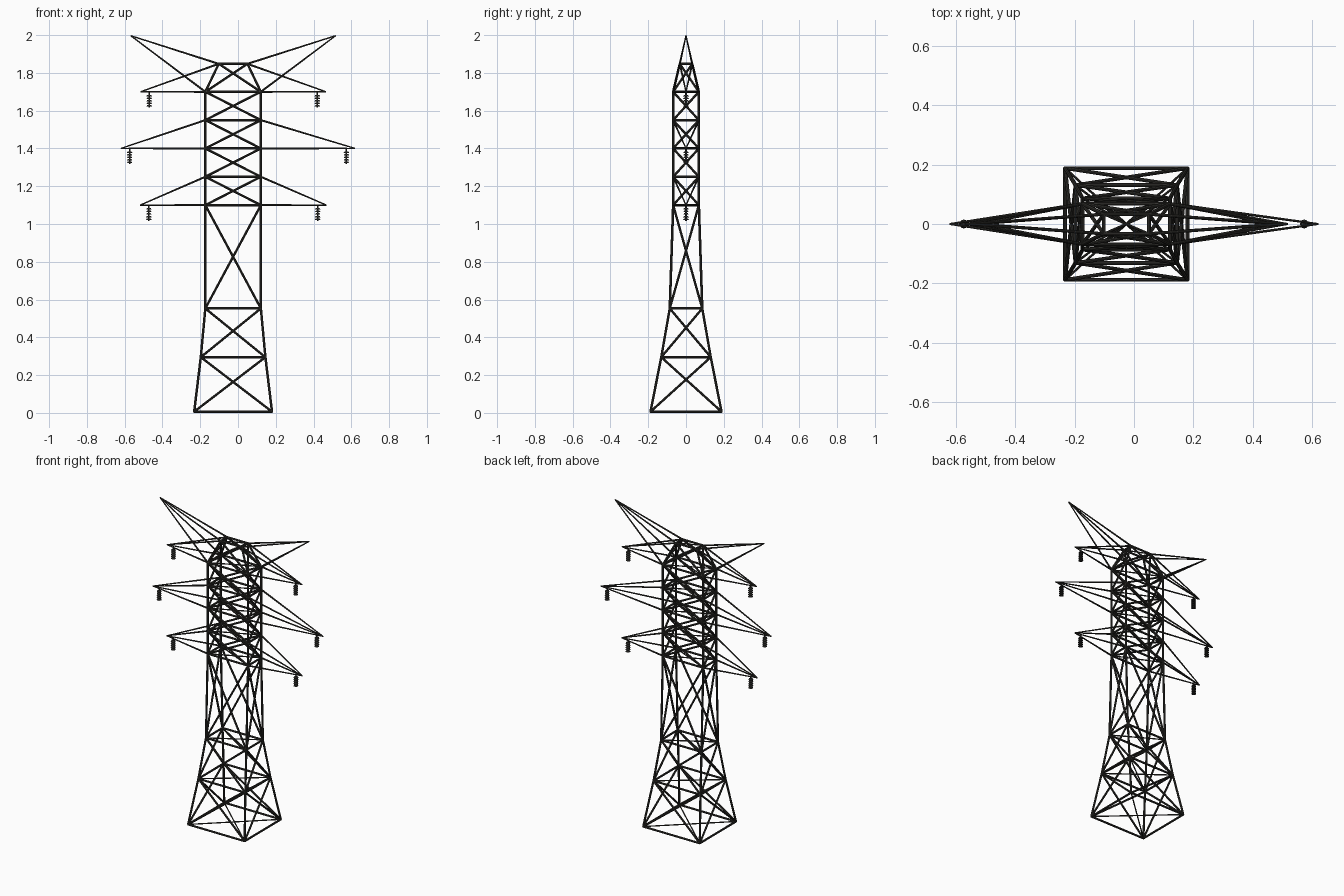
import bpy, bmesh, math
from mathutils import Vector, Matrix

if "Cube" in bpy.data.objects:
    bpy.data.objects.remove(bpy.data.objects["Cube"])

CX = -0.026  # tower body sits slightly left of the overall centre


def material(name, rgb):
    m = bpy.data.materials.new(name)
    m.diffuse_color = (*rgb, 1)
    m.use_nodes = True
    m.node_tree.nodes["Principled BSDF"].inputs["Base Color"].default_value = m.diffuse_color
    return m


STEEL = material("dark steel", (0.030, 0.029, 0.025))
CERAMIC = material("dark insulator", (0.022, 0.022, 0.020))


def beam(bm, a, b, w0, w1=None):
    """Slim bar of diameter w0 from a to b, optionally tapering to w1."""
    a, b = Vector(a), Vector(b)
    d = b - a
    rot = d.to_track_quat('Z', 'Y').to_matrix().to_4x4()
    bmesh.ops.create_cone(bm, cap_ends=True, segments=8, radius1=w0 / 2,
                          radius2=(w0 if w1 is None else w1) / 2,
                          depth=d.length,
                          matrix=Matrix.Translation((a + b) / 2) @ rot)


def finish(bm, name, mat):
    me = bpy.data.meshes.new(name)
    bm.to_mesh(me)
    bm.free()
    me.materials.append(mat)
    ob = bpy.data.objects.new(name, me)
    bpy.context.collection.objects.link(ob)
    return ob


# Tower levels: height, half width, half depth
LEVELS = [(0.0065, 0.206, 0.188), (0.295, 0.171, 0.131), (0.553, 0.147, 0.086),
          (1.10, 0.147, 0.068), (1.25, 0.147, 0.068), (1.40, 0.147, 0.068),
          (1.55, 0.147, 0.068), (1.70, 0.147, 0.068), (1.848, 0.076, 0.033)]


def corners(i):
    z, hx, hy = LEVELS[i]
    return [Vector((CX + sx * hx, sy * hy, z))
            for sx, sy in ((-1, -1), (1, -1), (1, 1), (-1, 1))]


# Corner legs, horizontal rings, face cross braces and flat inner braces
legs, rings, braces, inner = (bmesh.new() for _ in range(4))
for i in range(len(LEVELS)):
    c = corners(i)
    for k in range(4):
        beam(rings, c[k], c[(k + 1) % 4], 0.013)
    for k in range(2):
        beam(inner, c[k], c[k + 2], 0.008)
    if i + 1 < len(LEVELS):
        u = corners(i + 1)
        for k in range(4):
            n = (k + 1) % 4
            beam(legs, c[k], u[k], 0.0135)
            beam(braces, c[k], u[n], 0.0125)
            beam(braces, c[n], u[k], 0.0125)
finish(legs, "corner_legs", STEEL)
finish(rings, "horizontal_rings", STEEL)
finish(braces, "cross_braces", STEEL)
finish(inner, "inner_braces", STEEL)


def bracket(name, tip, lower, upper, side):
    """Four slightly tapering chords from two tower levels to one tip."""
    bm = bmesh.new()
    for lvl in (lower, upper):
        c = corners(lvl)
        for k in ((0, 3) if side < 0 else (1, 2)):
            beam(bm, c[k], tip, 0.011, 0.007)
    finish(bm, name, STEEL)


def insulator(name, x, z):
    """Hanging rod with a stack of five discs."""
    bm = bmesh.new()
    beam(bm, (x, 0, z), (x, 0, z - 0.083), 0.008)
    for k in range(5):
        bmesh.ops.create_cone(bm, cap_ends=True, segments=12, radius1=0.015,
                              radius2=0.010, depth=0.008,
                              matrix=Matrix.Translation((x, 0, z - 0.020 - k * 0.0135)))
    finish(bm, name, CERAMIC)


# Cross arms: tower level, left tip, right tip
for label, lvl, xl, xr in (("lower", 3, -0.518, 0.468), ("middle", 5, -0.62, 0.62),
                           ("upper", 7, -0.516, 0.466)):
    z = LEVELS[lvl][0]
    for word, side, x in (("left", -1, xl), ("right", 1, xr)):
        bracket(f"{label}_{word}_arm", (x, 0, z), lvl, lvl + 1, side)
        insulator(f"{label}_{word}_insulator", x - side * 0.046, z)

# Raised ground wire peaks
bracket("left_peak", (-0.568, 0, 1.997), 7, 8, -1)
bracket("right_peak", (0.517, 0, 1.997), 7, 8, 1)
